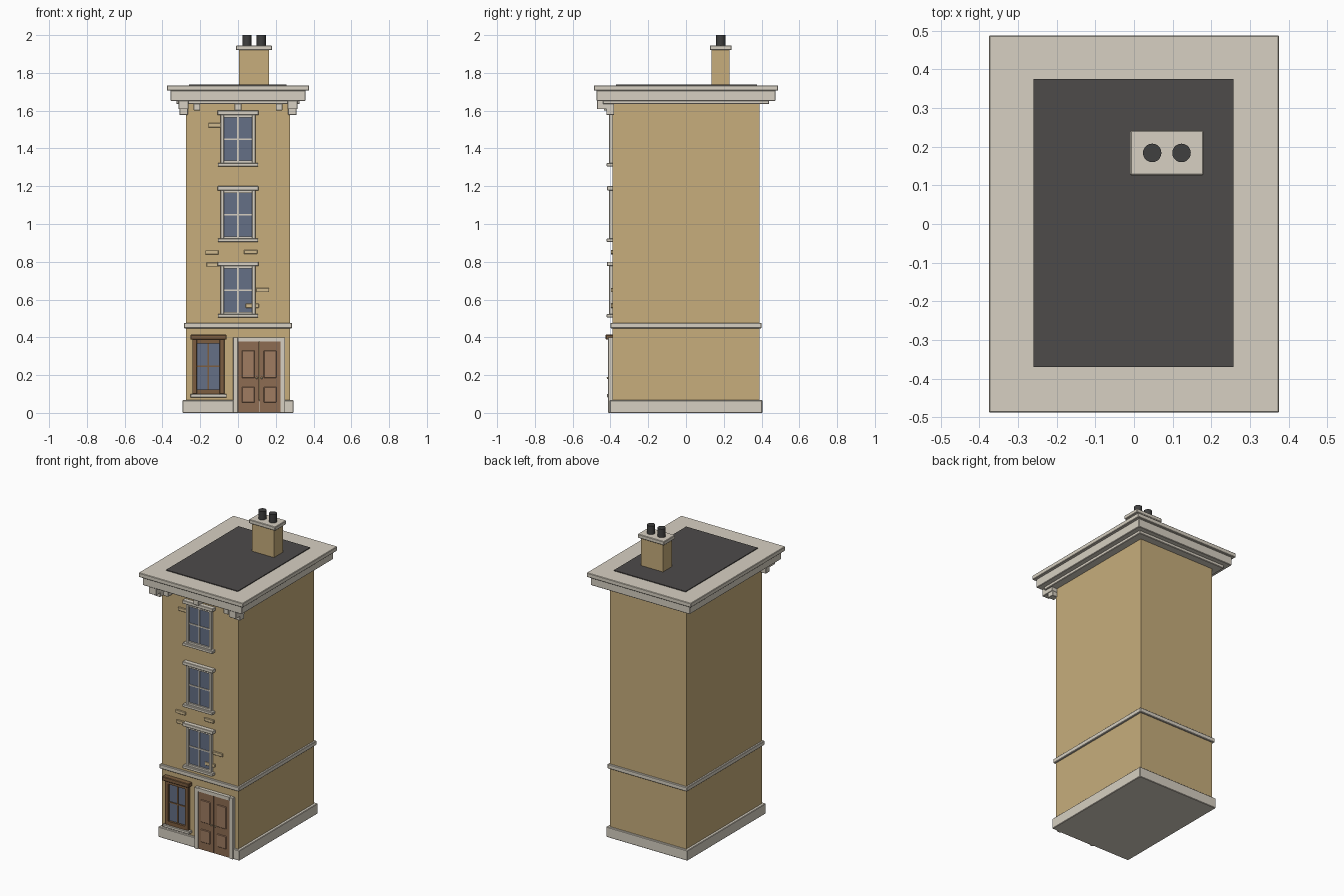
import bpy, bmesh

if "Cube" in bpy.data.objects:
    bpy.data.objects.remove(bpy.data.objects["Cube"])


def material(name, rgb):
    m = bpy.data.materials.new(name)
    m.diffuse_color = (*rgb, 1)
    m.use_nodes = True
    m.node_tree.nodes["Principled BSDF"].inputs["Base Color"].default_value = m.diffuse_color
    return m


BRICK = material("brick", (0.57, 0.42, 0.20))
PALE = material("pale_brick", (0.64, 0.50, 0.28))
STONE = material("stone", (0.68, 0.63, 0.54))
GLASS = material("glass", (0.13, 0.16, 0.24))
WOOD = material("wood", (0.27, 0.15, 0.085))
OAK = material("light_wood", (0.35, 0.20, 0.12))
TRIM = material("dark_wood", (0.20, 0.11, 0.05))
SLATE = material("roof_felt", (0.075, 0.07, 0.068))
POT = material("pot", (0.05, 0.05, 0.05))
METAL = material("handle_metal", (0.6, 0.5, 0.3))


def finish(name, bm, mat, bevel=0):
    me = bpy.data.meshes.new(name)
    bm.to_mesh(me)
    bm.free()
    ob = bpy.data.objects.new(name, me)
    bpy.context.collection.objects.link(ob)
    me.materials.append(mat)
    if bevel:
        b = ob.modifiers.new("bevel", 'BEVEL')
        b.width = bevel
        b.segments = 1
    return ob


def box(name, x0, x1, y0, y1, z0, z1, mat, bevel=0):
    bm = bmesh.new()
    bmesh.ops.create_cube(bm, size=1)
    for v in bm.verts:
        v.co = (x1 if v.co.x > 0 else x0, y1 if v.co.y > 0 else y0, z1 if v.co.z > 0 else z0)
    return finish(name, bm, mat, bevel)


def slab(name, hx, hy, z0, z1, mat, bevel=0.003):
    return box(name, -hx, hx, -hy, hy, z0, z1, mat, bevel)


def frame(name, x0, x1, z0, z1, w, y0, y1, mat):
    box(name + "_left", x0, x0 + w, y0, y1, z0, z1, mat, 0.002)
    box(name + "_right", x1 - w, x1, y0, y1, z0, z1, mat, 0.002)
    box(name + "_top", x0 + w, x1 - w, y0, y1, z1 - w, z1, mat)
    box(name + "_bottom", x0 + w, x1 - w, y0, y1, z0, z0 + w, mat)


def glazing(name, x0, x1, z0, z1, mat):
    # pane with one upright and one cross bar
    xm, zm = (x0 + x1) / 2, (z0 + z1) / 2
    box(name + "_glass", x0, x1, -0.396, -0.38, z0, z1, GLASS)
    box(name + "_upright", xm - 0.004, xm + 0.004, -0.401, -0.39, z0, z1, mat)
    box(name + "_crossbar", x0, x1, -0.4005, -0.39, zm - 0.004, zm + 0.004, mat)


# main walls and horizontal bands
slab("walls", 0.275, 0.39, 0.03, 1.65, BRICK, 0)
slab("plinth", 0.293, 0.404, 0, 0.067, STONE)
slab("string_course", 0.287, 0.401, 0.448, 0.476, STONE)

# stepped cornice and roof
slab("cornice_lower", 0.325, 0.44, 1.634, 1.656, STONE)
slab("cornice_middle", 0.358, 0.473, 1.652, 1.708, STONE)
slab("cornice_top", 0.376, 0.488, 1.706, 1.734, STONE)
box("roof_panel", -0.26, 0.258, -0.37, 0.375, 1.72, 1.739, SLATE)

# brackets under the front cornice
for s in (-1, 1):
    xa, xb = sorted((s * 0.262, s * 0.314))
    box("corner_bracket_upper", xa, xb, -0.47, -0.38, 1.608, 1.654, STONE, 0.002)
    box("corner_bracket_lower", xa + 0.004, xb - 0.004, -0.422, -0.38, 1.578, 1.61, STONE, 0.002)
for x in (-0.218, 0, 0.218):
    box("small_bracket", x - 0.018, x + 0.018, -0.435, -0.38, 1.602, 1.645, STONE, 0.002)

# chimney with two round pots
box("chimney_stack", 0.005, 0.165, 0.135, 0.23, 1.72, 1.922, BRICK)
box("chimney_cap", -0.01, 0.18, 0.126, 0.242, 1.92, 1.945, STONE, 0.003)
for x in (0.047, 0.123):
    bm = bmesh.new()
    bmesh.ops.create_cone(bm, cap_ends=True, segments=20, radius1=0.024, radius2=0.024, depth=0.06)
    bmesh.ops.translate(bm, verts=bm.verts, vec=(x, 0.184, 1.97))
    pot = finish("chimney_pot", bm, POT)
    bpy.context.view_layer.objects.active = pot
    pot.select_set(True)
    bpy.ops.object.shade_smooth_by_angle()
    pot.select_set(False)

# three stacked sash windows
for i in range(3):
    z = 0.505 + 0.4 * i
    n = "window_%d" % (i + 1)
    frame(n + "_frame", -0.092, 0.092, z + 0.012, z + 0.277, 0.018, -0.407, -0.38, STONE)
    glazing(n, -0.074, 0.074, z + 0.03, z + 0.259, STONE)
    box(n + "_sill", -0.107, 0.107, -0.42, -0.38, z, z + 0.018, STONE, 0.002)
    box(n + "_lintel", -0.109, 0.109, -0.418, -0.38, z + 0.273, z + 0.295, STONE, 0.002)

# ground floor window
frame("shop_window_frame", -0.242, -0.072, 0.10, 0.392, 0.025, -0.41, -0.38, TRIM)
glazing("shop_window", -0.217, -0.097, 0.125, 0.367, TRIM)
box("shop_window_sill", -0.252, -0.06, -0.418, -0.38, 0.082, 0.1, STONE, 0.002)
box("shop_window_lintel", -0.252, -0.06, -0.425, -0.38, 0.388, 0.414, TRIM, 0.003)

# double door in a stone surround
for x0, x1 in ((-0.026, 0.0), (0.224, 0.25)):
    box("door_jamb", x0, x1, -0.412, -0.38, 0, 0.40, STONE, 0.002)
box("door_head", 0.0, 0.224, -0.412, -0.38, 0.378, 0.40, STONE)
for s in (-1, 1):
    def span(a, b):
        return sorted((0.112 + s * a, 0.112 + s * b))
    box("door_leaf", *span(0.001, 0.112), -0.409, -0.38, 0.004, 0.38, WOOD)
    box("door_upper_panel", *span(0.024, 0.092), -0.414, -0.4, 0.185, 0.33, OAK, 0.003)
    box("door_lower_panel", *span(0.024, 0.092), -0.414, -0.4, 0.055, 0.138, OAK, 0.003)
    bm = bmesh.new()
    bmesh.ops.create_icosphere(bm, subdivisions=2, radius=0.006)
    bmesh.ops.translate(bm, verts=bm.verts, vec=(0.112 + s * 0.013, -0.414, 0.185))
    finish("door_knob", bm, METAL)

# raised bricks scattered on the front
for x, z in ((-0.122, 1.523), (-0.138, 0.85), (0.067, 0.852), (-0.132, 0.785), (0.13, 0.65), (0.075, 0.567)):
    box("raised_brick", x - 0.035, x + 0.035, -0.398, -0.38, z - 0.011, z + 0.011, PALE, 0.002)
